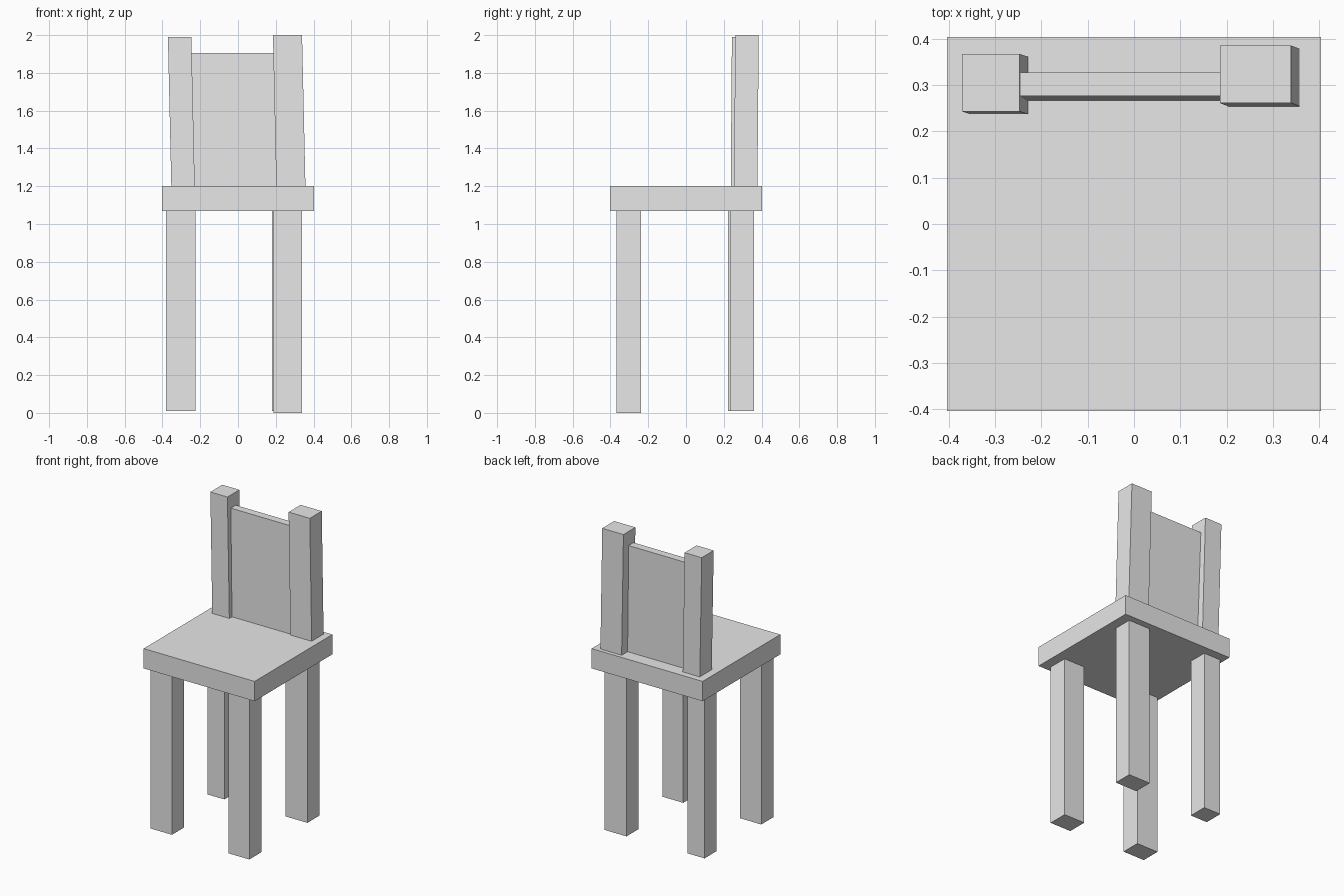
import bpy
import bmesh

default = bpy.data.objects.get("Cube")
if default:
    bpy.data.objects.remove(default, do_unlink=True)

# Single plain material
grey = bpy.data.materials.new("plain_grey")
grey.use_nodes = True
colour = (0.8, 0.8, 0.8, 1.0)
grey.diffuse_color = colour
grey.node_tree.nodes["Principled BSDF"].inputs["Base Color"].default_value = colour


def box(name, xs, ys, zs, lean=(0, 0)):
    """Box spanning the given ranges; its top is shifted sideways by lean."""
    bm = bmesh.new()
    bmesh.ops.create_cube(bm, size=1)
    for v in bm.verts:
        top = v.co.z > 0
        shift = lean if top else (0, 0)
        v.co = (xs[v.co.x > 0] + shift[0], ys[v.co.y > 0] + shift[1], zs[top])
    mesh = bpy.data.meshes.new(name)
    bm.to_mesh(mesh)
    bm.free()
    mesh.materials.append(grey)
    obj = bpy.data.objects.new(name, mesh)
    bpy.context.collection.objects.link(obj)
    return obj


seat_bottom, seat_top = 1.07, 1.2

# Seat slab
box("seat", (-0.403, 0.403), (-0.403, 0.403), (seat_bottom, seat_top))

# Legs, each slightly different in place and thickness
legs = {
    "front_right_leg": ((-0.381, -0.225), (-0.364, -0.237), 0.01),
    "front_left_leg": ((0.187, 0.339), (-0.367, -0.238), 0.0),
    "back_right_leg": ((-0.378, -0.255), (0.223, 0.347), 0.01),
    "back_left_leg": ((0.18, 0.339), (0.236, 0.36), 0.01),
}
for name, (xs, ys, foot) in legs.items():
    box(name, xs, ys, (foot, seat_bottom))

# Leaning back posts
box("right_back_post", (-0.353, -0.229), (0.237, 0.361), (seat_top, 1.99), (-0.018, 0.006))
box("left_back_post", (0.203, 0.357), (0.254, 0.378), (seat_top, 2.0), (-0.018, 0.007))

# Thin panel between the posts
box("back_panel", (-0.24, 0.22), (0.265, 0.316), (seat_top, 1.905), (-0.016, 0.011))
